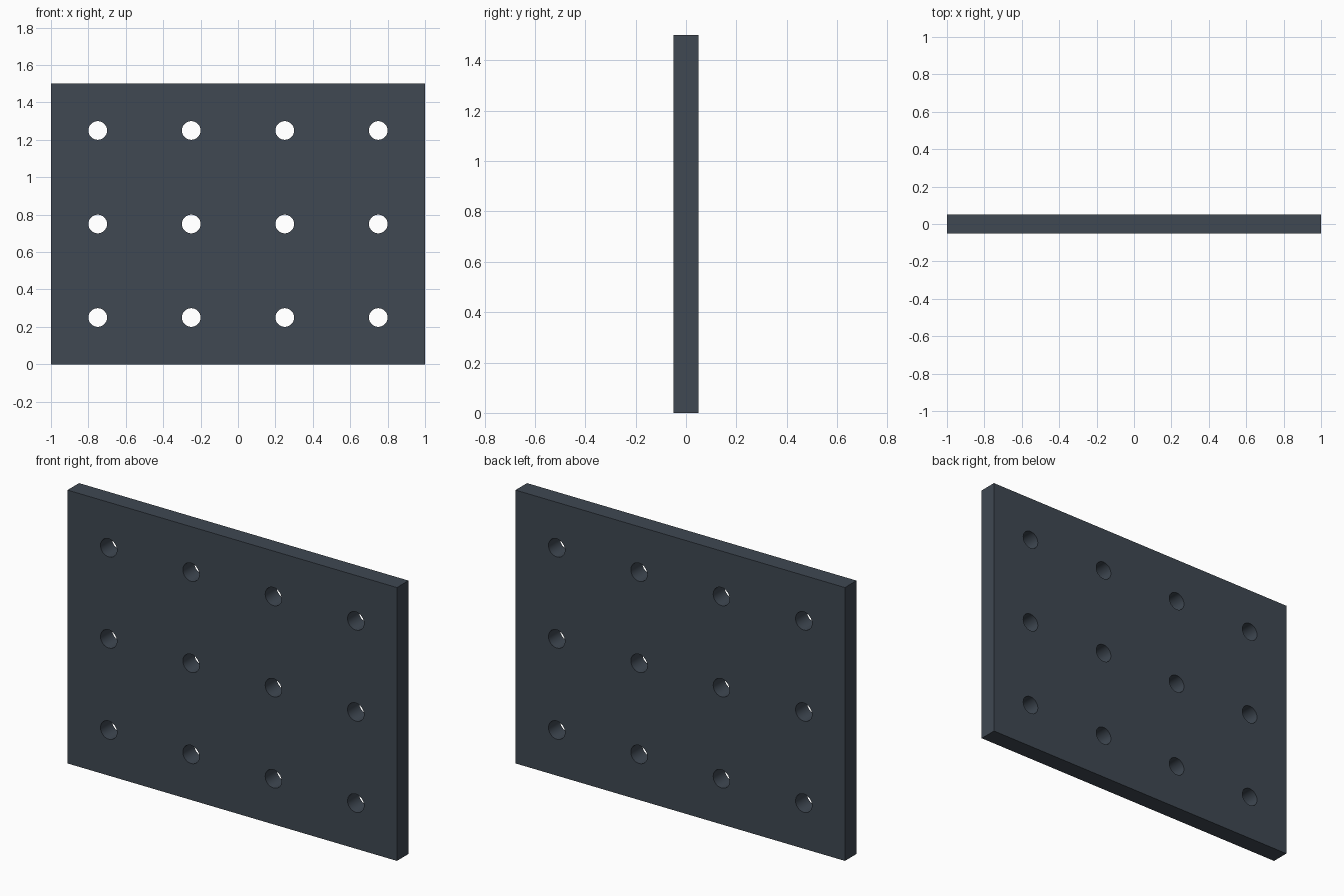
import bpy, bmesh
from math import radians
from mathutils import Matrix

if "Cube" in bpy.data.objects:
    bpy.data.objects.remove(bpy.data.objects["Cube"])

WIDTH, DEPTH, HEIGHT = 2.0, 0.1, 1.5
HOLE_RADIUS, PITCH, SIDES = 0.05, 0.5, 32


def make_object(name, bm):
    bmesh.ops.recalc_face_normals(bm, faces=bm.faces)
    mesh = bpy.data.meshes.new(name)
    bm.to_mesh(mesh)
    bm.free()
    obj = bpy.data.objects.new(name, mesh)
    bpy.context.collection.objects.link(obj)
    return obj


# Upright panel
bm = bmesh.new()
bmesh.ops.create_cube(bm, size=1, matrix=Matrix.Translation((0, 0, HEIGHT / 2))
                      @ Matrix.Diagonal((WIDTH, DEPTH, HEIGHT, 1)))
panel = make_object("perforated_panel", bm)

# 4 x 3 grid of cylinders running front to back
bm = bmesh.new()
for col in range(4):
    for row in range(3):
        centre = ((col - 1.5) * PITCH, 0, (row + 0.5) * PITCH)
        bmesh.ops.create_cone(bm, cap_ends=True, segments=SIDES, radius1=HOLE_RADIUS,
                              radius2=HOLE_RADIUS, depth=DEPTH * 3,
                              matrix=Matrix.Translation(centre)
                              @ Matrix.Rotation(radians(90), 4, 'X'))
cutter = make_object("hole_cutter", bm)
cutter.hide_render = True

# Drill the holes
drill = panel.modifiers.new("holes", 'BOOLEAN')
drill.operation = 'DIFFERENCE'
drill.solver = 'EXACT'
drill.object = cutter
bpy.context.view_layer.objects.active = panel
panel.select_set(True)
bpy.ops.object.modifier_apply(modifier=drill.name)
bpy.data.objects.remove(cutter)
bpy.ops.object.shade_smooth_by_angle(angle=radians(30))

# Dark slate finish
slate = bpy.data.materials.new("dark_slate")
slate.diffuse_color = (0.05, 0.065, 0.085, 1)
slate.use_nodes = True
slate.node_tree.nodes["Principled BSDF"].inputs["Base Color"].default_value = slate.diffuse_color
panel.data.materials.clear()
panel.data.materials.append(slate)
